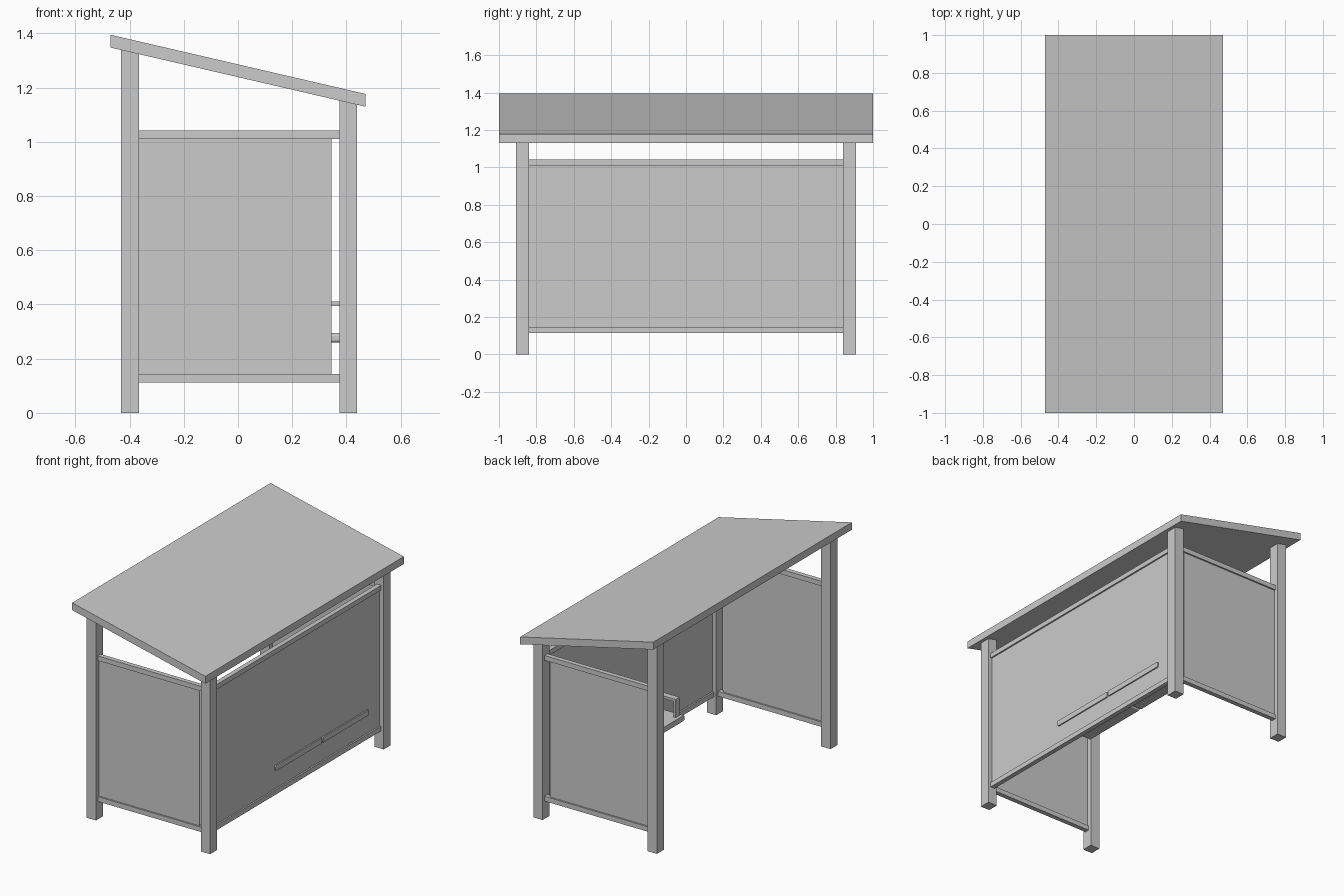
import bpy, bmesh

if "Cube" in bpy.data.objects:
    bpy.data.objects.remove(bpy.data.objects["Cube"])


def prism(name, pts, to3d, a, b):
    """Extrude a 2D outline between a and b; to3d maps (u, v, depth) to xyz."""
    bm = bmesh.new()
    lo = [bm.verts.new(to3d(u, v, a)) for u, v in pts]
    hi = [bm.verts.new(to3d(u, v, b)) for u, v in pts]
    n = len(pts)
    bm.faces.new(lo)
    bm.faces.new(hi[::-1])
    for i in range(n):
        j = (i + 1) % n
        bm.faces.new((lo[i], hi[i], hi[j], lo[j]))
    bmesh.ops.recalc_face_normals(bm, faces=bm.faces)
    me = bpy.data.meshes.new(name)
    bm.to_mesh(me)
    bm.free()
    ob = bpy.data.objects.new(name, me)
    bpy.context.collection.objects.link(ob)
    return ob


def along_y(u, v, d):
    return (u, d, v)


def box(name, x0, x1, y0, y1, z0, z1):
    return prism(name, [(x0, z0), (x1, z0), (x1, z1), (x0, z1)], along_y, y0, y1)


def roof_under(x):
    return 1.348 + (x + 0.47) * (1.13 - 1.348) / 0.94


# Sloping roof slab
prism("roof", [(-0.47, 1.348), (0.47, 1.13), (0.47, 1.177), (-0.47, 1.395)],
      along_y, -1, 1)

# Corner posts, tops cut to the roof slope
for label, x0, x1 in (("open_side", -0.432, -0.365), ("wall_side", 0.375, 0.44)):
    for s in (-1, 1):
        prism(label + "_post",
              [(x0, 0), (x1, 0), (x1, roof_under(x1)), (x0, roof_under(x0))],
              along_y, s * 0.84, s * 0.91)

# Horizontal rails on the two ends and the long wall
for label, z0, z1 in (("lower", 0.113, 0.144), ("upper", 1.011, 1.042)):
    for s in (-1, 1):
        box(label + "_end_rail", -0.365, 0.375, s * 0.86, s * 0.89, z0, z1)
    box(label + "_wall_rail", 0.392, 0.422, -0.84, 0.84, z0, z1)

# Infill panels
for s in (-1, 1):
    box("end_panel", -0.365, 0.345, s * 0.87, s * 0.88, 0.144, 1.011)
box("wall_panel", 0.402, 0.412, -0.84, 0.84, 0.144, 1.011)

# Two seat planks with rounded edges, passing through the wall panel
for y0, y1 in ((-0.22, 0.249), (0.255, 0.722)):
    seat = box("seat", 0.165, 0.42, y0, y1, 0.26, 0.295)
    bm = bmesh.new()
    bm.from_mesh(seat.data)
    edges = [e for e in bm.edges
             if abs(e.verts[0].co.x - e.verts[1].co.x) > 0.1]
    bmesh.ops.bevel(bm, geom=edges, offset=0.011, segments=3, profile=0.5,
                    affect='EDGES')
    bm.to_mesh(seat.data)
    bm.free()

# Armrests: bar from the wall with an upright down to the seat front
for y in (-0.18, 0.682):
    prism("armrest",
          [(0.405, 0.395), (0.405, 0.411), (0.185, 0.411), (0.185, 0.29),
           (0.201, 0.29), (0.201, 0.395)], along_y, y - 0.02, y + 0.02)
